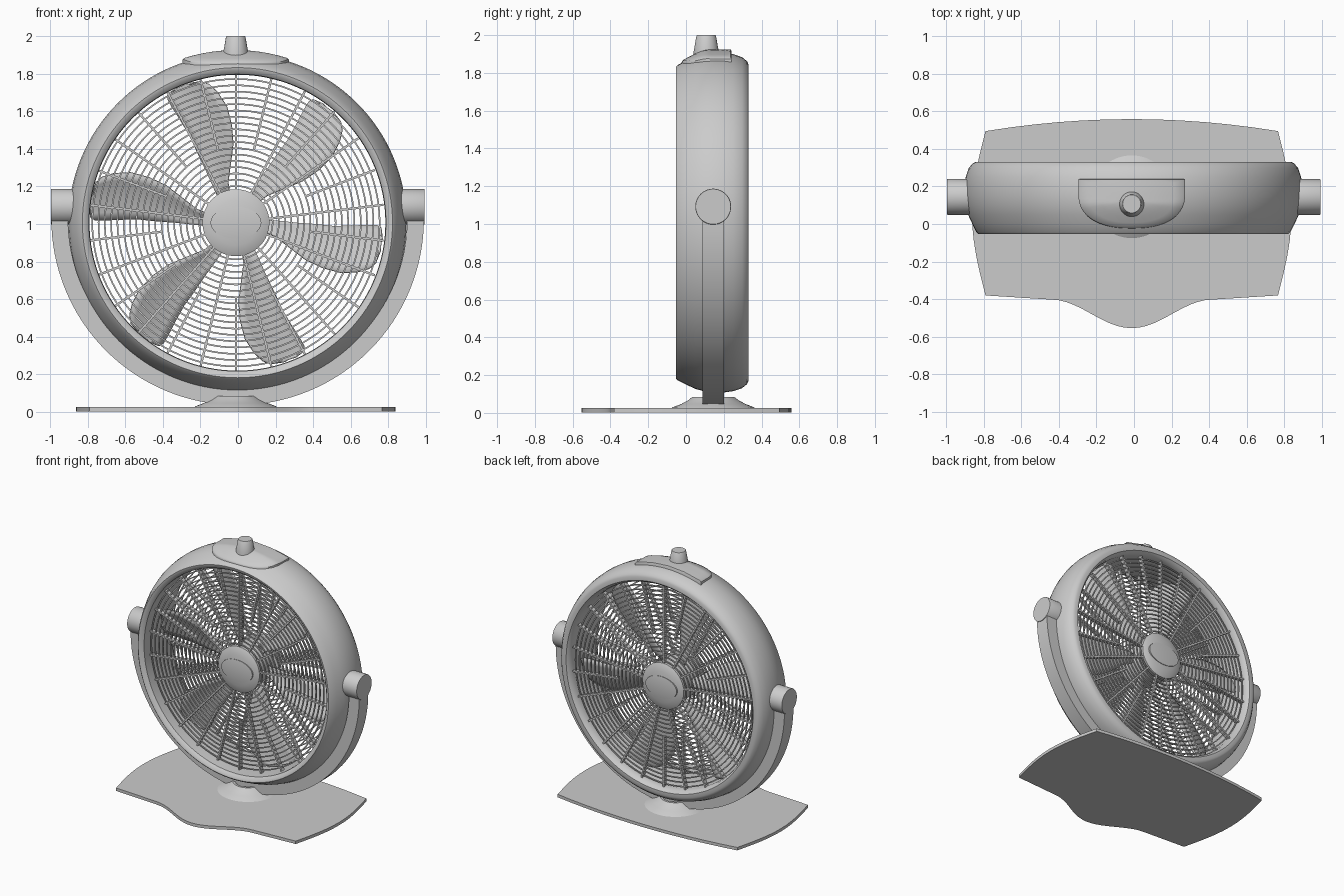
import bpy, bmesh, math
from mathutils import Matrix, Vector

if "Cube" in bpy.data.objects:
    bpy.data.objects.remove(bpy.data.objects["Cube"])

CY, CZ = 0.14, 1.007                  # fan centre
TURN = Matrix.Rotation(math.pi / 2, 4, 'X') @ Matrix.Scale(-1, 4, (0, 0, 1))
RING = Matrix.Translation((-0.003, 0, CZ)) @ TURN
FRONT = Matrix.Translation((-0.011, 0, CZ)) @ TURN


def make(name, verts, faces, smooth=True):
    me = bpy.data.meshes.new(name)
    me.from_pydata([tuple(v) for v in verts], [], faces)
    bm = bmesh.new()
    bm.from_mesh(me)
    bmesh.ops.remove_doubles(bm, verts=bm.verts, dist=1e-5)
    bmesh.ops.recalc_face_normals(bm, faces=bm.faces)
    bm.to_mesh(me)
    bm.free()
    ob = bpy.data.objects.new(name, me)
    bpy.context.collection.objects.link(ob)
    if smooth:
        bpy.ops.object.select_all(action='DESELECT')
        ob.select_set(True)
        bpy.context.view_layer.objects.active = ob
        bpy.ops.object.shade_smooth_by_angle(angle=math.radians(35))
    return ob


def lathe_data(profile, mat, seg=96, closed=False, base=0):
    """Revolve (radius, height) points about local z, then place with mat."""
    n = len(profile)
    vs = [mat @ Vector((r * math.cos(2 * math.pi * i / seg), r * math.sin(2 * math.pi * i / seg), h))
          for i in range(seg) for r, h in profile]
    fs = []
    for i in range(seg):
        j = (i + 1) % seg
        for k in range(n if closed else n - 1):
            m = (k + 1) % n
            fs.append([base + q for q in (i * n + k, j * n + k, j * n + m, i * n + m)])
    return vs, fs


def lathe(name, profile, mat, seg=96, closed=False):
    return make(name, *lathe_data(profile, mat, seg, closed))


def extrude(name, outline, z0, z1, mat=Matrix()):
    n = len(outline)
    vs = [mat @ Vector((x, y, z)) for z in (z0, z1) for x, y in outline]
    fs = [list(range(n))[::-1], list(range(n, 2 * n))]
    fs += [[i, (i + 1) % n, n + (i + 1) % n, n + i] for i in range(n)]
    return make(name, vs, fs)


# Housing ring
lathe("housing", [(0.787, 0.03), (0.79, -0.03), (0.81, -0.05), (0.825, -0.053), (0.836, -0.042),
                  (0.857, 0.0), (0.88, 0.05), (0.894, 0.10), (0.900, 0.15), (0.899, 0.20),
                  (0.892, 0.25), (0.876, 0.297), (0.855, 0.323), (0.838, 0.331), (0.81, 0.331),
                  (0.795, 0.315), (0.787, 0.28)],
      RING, 128, True)


# Grilles: concentric rings and radial fins, front and back
def grille(name, y, s):
    vs, fs = [], []
    for i in range(18):
        r = 0.195 + i * 0.0335
        h = 0.0042
        v, f = lathe_data([(r - h, y), (r + h, y), (r + h, y + s * 0.009), (r - h, y + s * 0.009)],
                          FRONT, 96, True, len(vs))
        vs += v
        fs += f
    for i in range(26):
        rot = FRONT @ Matrix.Rotation(math.pi / 2 + 2 * math.pi * i / 26, 4, 'Z')
        r0 = 0.172 if i % 2 == 0 else 0.40
        b = len(vs)
        vs += [rot @ Vector((x, w, d)) for x in (r0, 0.79) for w in (-0.006, 0.006)
               for d in (y - s * 0.002, y + s * 0.03)]
        fs += [[b + k for k in q] for q in ((0, 1, 3, 2), (4, 6, 7, 5), (0, 4, 5, 1),
                                            (2, 3, 7, 6), (0, 2, 6, 4), (1, 5, 7, 3))]
    make(name, vs, fs)


for side, y, s in (("front", 0.03, 1), ("back", 0.295, -1)):
    grille(side + "_grille", y, s)
    cap = [(0, y - s * 0.032), (0.06, y - s * 0.030), (0.12, y - s * 0.022),
           (0.16, y - s * 0.012), (0.178, y - s * 0.003), (0.178, y + s * 0.033), (0, y + s * 0.033)]
    lathe(side + "_grille_cap", cap, FRONT, 64)
    # Raised blank oval on the cap
    oval = FRONT @ Matrix.Diagonal((0.135, 0.085, 1, 1))
    lathe(side + "_cap_oval", [(0, y - s * 0.036), (0.6, y - s * 0.035), (1, y - s * 0.030),
                               (1, y - s * 0.005)], oval, 48)

# Motor hub and six pitched blades
lathe("motor_hub", [(0, 0.07), (0.15, 0.07), (0.16, 0.08), (0.16, 0.24), (0.15, 0.25), (0, 0.25)], FRONT, 48)
# radius, lower edge angle, upper edge angle
SECTIONS = [(0.14, -16, 8), (0.22, -18, 4), (0.32, -24, 1), (0.42, -27, 0), (0.52, -26.5, -1),
            (0.62, -24.5, -0.5), (0.70, -21, 0), (0.75, -18, 0), (0.775, -15, -1), (0.782, -10, -5)]
vs, fs = [], []
N = 6
for b in range(6):
    start = len(vs)
    for r, lo, hi in SECTIONS:
        for k in range(N + 1):
            t = k / N
            a = math.radians(-1 + 60 * b + lo + (hi - lo) * t)
            off = math.radians(lo + (hi - lo) * t + 11) * r
            d = CY + 0.01 + off * 0.4 + 0.012 * math.sin(math.pi * t)
            vs.append(FRONT @ Vector((r * math.cos(a), r * math.sin(a), d)))
    for i in range(len(SECTIONS) - 1):
        for k in range(N):
            q = start + i * (N + 1) + k
            fs.append([q, q + 1, q + N + 2, q + N + 1])
blades = make("fan_blades", vs, fs)
sol = blades.modifiers.new("thickness", 'SOLIDIFY')
sol.thickness = 0.008
sol.offset = 0

# Yoke: half ring rising straight to the pivots
RO, RI, RISE = 0.991, 0.902, 0.085
arc = [math.pi + math.pi * i / 64 for i in range(65)]
outline = [(-RO, RISE)] + [(RO * math.cos(a), RO * math.sin(a)) for a in arc] + [(RO, RISE)]
inner = [(-RI, RISE)] + [(RI * math.cos(a), RI * math.sin(a)) for a in arc] + [(RI, RISE)]
n = len(outline)
vs = [Vector((x - 0.002, y, CZ + 0.02 + z)) for y in (0.088, 0.2) for x, z in outline + inner]
fs = []
for i in range(n - 1):
    o, p, q, r = i, i + 1, n + i + 1, n + i
    fs += [[o, p, q, r], [2 * n + k for k in (r, q, p, o)],
           [o, p, 2 * n + p, 2 * n + o], [r, q, 2 * n + q, 2 * n + r]]
fs += [[0, n, 3 * n, 2 * n], [n - 1, 2 * n - 1, 4 * n - 1, 3 * n - 1]]
make("yoke", vs, fs)

# Side pivots
for name, s in (("left_pivot", -1), ("right_pivot", 1)):
    m = Matrix.Translation((-0.002, 0.144, 1.092)) @ Matrix.Rotation(s * math.pi / 2, 4, 'Y')
    lathe(name, [(0, 0.84), (0.095, 0.84), (0.095, 0.990), (0.093, 0.994), (0, 0.994)], m, 48)

# Base plate: bowed sides and back, wavy front
BX = -0.012
pts = []
for i in range(13):                                   # back edge
    t = -1 + i / 6
    pts.append((BX + 0.778 * t, 0.558 - 0.064 * t * t))
for i in range(1, 12):                                # right side
    t = i / 12
    pts.append((BX + 0.778 + 0.072 * math.sin(math.pi * t), 0.494 - 0.874 * t))
for i in range(41):                                   # front edge
    x = 0.778 - 1.556 * i / 40
    u = min(abs(x) / 0.43, 1)
    pts.append((BX + x, -0.38 - 0.022 * (1 - max(0, abs(x) - 0.43) / 0.348)
                - 0.152 * (0.5 + 0.5 * math.cos(math.pi * u))))
for i in range(1, 12):                                # left side
    t = 1 - i / 12
    pts.append((BX - 0.778 - 0.072 * math.sin(math.pi * t), 0.494 - 0.874 * t))
extrude("base_plate", pts, 0.003, 0.026)

# Flared socket on the base
lathe("base_socket", [(0.228, 0.02), (0.215, 0.03), (0.17, 0.047), (0.135, 0.066), (0.11, 0.085),
                      (0.092, 0.085), (0.09, 0.06), (0.075, 0.045), (0, 0.045)],
      Matrix.Translation((BX, 0.145, 0)), 64)

# Control panel: D-shaped cover wrapped over the housing
half = 0.284
d_out = [(-half, 0.24), (-half / 2, 0.24), (0, 0.24), (half / 2, 0.24), (half, 0.24)]
for i in range(33):
    a = -math.pi * i / 32
    c, s = math.cos(a), math.sin(a)
    d_out.append((half * math.copysign(abs(c) ** 0.85, c), 0.16 - 0.183 * abs(s) ** 0.85))


def panel_z(x, y):
    drop = 0.066 * (max(0, 0.11 - y) / 0.14) ** 1.3
    return CZ + math.sqrt(0.918 ** 2 - x * x) - drop


m = len(d_out)
vs, fs = [], []
LEVELS = [(1, -0.05), (1, -0.006), (0.97, 0), (0.8, 0), (0.6, 0), (0.4, 0), (0.2, 0)]
for s, dz in LEVELS:
    for x, y in d_out:
        px, py = x * s, 0.13 + (y - 0.13) * s
        vs.append((BX + px, py, panel_z(px, py) + dz))
for l in range(len(LEVELS) - 1):
    for i in range(m):
        j = (i + 1) % m
        fs.append([l * m + i, l * m + j, (l + 1) * m + j, (l + 1) * m + i])
fs.append(list(range(len(vs) - m, len(vs))))
make("control_panel", vs, fs)

# Control knob
lathe("control_knob", [(0.07, 1.88), (0.066, 1.915), (0.052, 1.995), (0.048, 2.0), (0, 2.0)],
      Matrix.Translation((BX, 0.107, 0)), 40)
